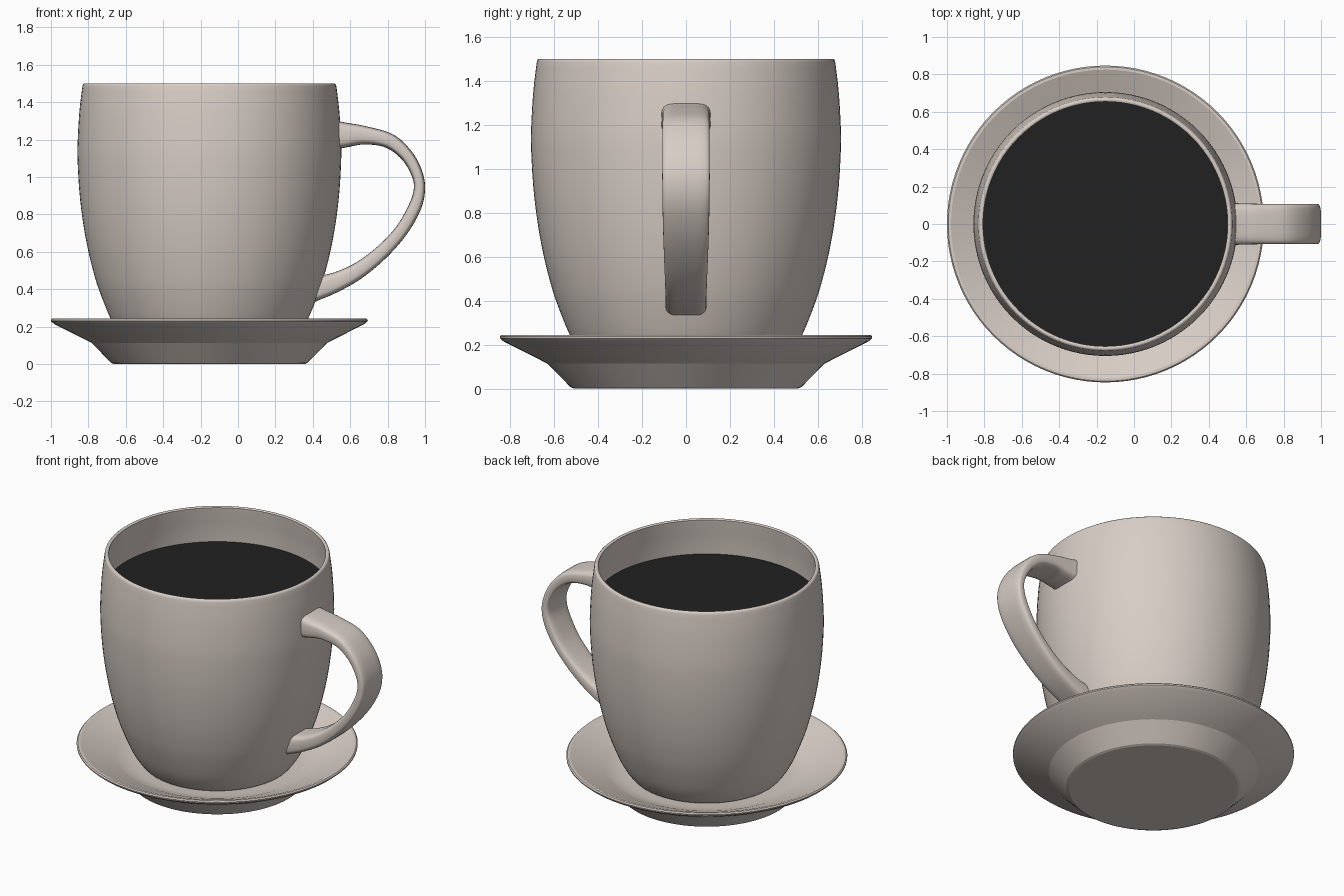
import bpy, bmesh, math
from mathutils import Vector

if "Cube" in bpy.data.objects:
    bpy.data.objects.remove(bpy.data.objects["Cube"])

CX = -0.153          # axis of the mug and saucer
SEG = 96


def material(name, rgb):
    m = bpy.data.materials.new(name)
    m.diffuse_color = (*rgb, 1)
    m.use_nodes = True
    m.node_tree.nodes["Principled BSDF"].inputs["Base Color"].default_value = m.diffuse_color
    return m


ceramic = material("warm_grey_ceramic", (0.68, 0.61, 0.56))
coffee = material("dark_coffee", (0.015, 0.015, 0.015))


def spline(pts, steps):
    """Catmull-Rom curve through tuples of any length."""
    p = [Vector(q) for q in pts]
    p = [2 * p[0] - p[1]] + p + [2 * p[-1] - p[-2]]
    out = []
    for i in range(1, len(p) - 2):
        a, b, c, d = p[i - 1:i + 3]
        for s in range(steps):
            t = s / steps
            out.append(0.5 * (2 * b + (c - a) * t + (2 * a - 5 * b + 4 * c - d) * t * t
                              + (3 * b - a - 3 * c + d) * t ** 3))
    return out + [p[-2]]


def loft(name, rings, mat, angle):
    """Skin closed rings of points, cap both ends, shade smooth."""
    bm = bmesh.new()
    vr = [[bm.verts.new(co) for co in ring] for ring in rings]
    n = len(vr[0])
    for a, b in zip(vr, vr[1:]):
        for i in range(n):
            j = (i + 1) % n
            bm.faces.new((a[i], a[j], b[j], b[i]))
    bm.faces.new(vr[0][::-1])
    bm.faces.new(vr[-1])
    bmesh.ops.recalc_face_normals(bm, faces=bm.faces)
    me = bpy.data.meshes.new(name)
    bm.to_mesh(me)
    bm.free()
    ob = bpy.data.objects.new(name, me)
    bpy.context.collection.objects.link(ob)
    me.materials.append(mat)
    bpy.ops.object.select_all(action='DESELECT')
    ob.select_set(True)
    bpy.context.view_layer.objects.active = ob
    bpy.ops.object.shade_smooth_by_angle(angle=math.radians(angle))
    return ob


def lathe(name, profile, mat, angle):
    rings = [[(CX + r * math.cos(2 * math.pi * i / SEG), r * math.sin(2 * math.pi * i / SEG), z)
              for i in range(SEG)] for r, z in profile]
    return loft(name, rings, mat, angle)


# Saucer: underside, rim lip, then dished top
lathe("saucer", [(0.51, 0), (0.525, 0.006), (0.63, 0.113), (0.83, 0.214), (0.846, 0.228),
                 (0.847, 0.236), (0.84, 0.243), (0.825, 0.243), (0.61, 0.152),
                 (0.58, 0.138), (0.50, 0.12), (0.30, 0.12)], ceramic, 15)

# Mug body: rounded outer wall, thin lip, inner wall
outer = [tuple(v) for v in spline([(0.40, 0.112), (0.44, 0.122), (0.472, 0.15), (0.527, 0.24),
                                   (0.588, 0.39), (0.622, 0.5), (0.651, 0.62), (0.676, 0.76),
                                   (0.695, 0.92), (0.705, 1.1), (0.703, 1.22), (0.694, 1.36),
                                   (0.679, 1.485)], 4)]
lip = [(0.676, 1.495), (0.670, 1.5), (0.660, 1.5), (0.654, 1.495)]
inner = [(0.655, 1.48), (0.666, 1.40), (0.673, 1.32), (0.678, 1.22), (0.679, 1.1),
         (0.668, 0.92), (0.648, 0.76), (0.592, 0.5), (0.50, 0.26), (0.42, 0.18)]
lathe("mug_body", outer + lip + inner, ceramic, 40)

# Coffee surface
lathe("coffee", [(0.675, 1.255), (0.675, 1.26)], coffee, 30)

# Handle: outer x,z / inner x,z / half width at stations from top to bottom
stations = [(0.53, 1.300, 0.53, 1.148, 0.112), (0.59, 1.288, 0.59, 1.160, 0.110),
            (0.68, 1.272, 0.68, 1.174, 0.108), (0.83, 1.227, 0.79, 1.157, 0.108),
            (0.93, 1.135, 0.875, 1.095, 0.108), (0.985, 1.03, 0.927, 1.01, 0.108),
            (1.00, 0.93, 0.940, 0.94, 0.108), (0.975, 0.82, 0.917, 0.86, 0.107),
            (0.90, 0.69, 0.85, 0.74, 0.104), (0.79, 0.565, 0.75, 0.632, 0.100),
            (0.66, 0.457, 0.635, 0.545, 0.096), (0.53, 0.383, 0.53, 0.495, 0.094),
            (0.41, 0.332, 0.45, 0.473, 0.094)]
rings = []
for ox, oz, ix, iz, w in spline(stations, 6):
    ring = []
    for i in range(32):
        a = 2 * math.pi * i / 32
        c, s = math.cos(a), math.sin(a)
        u = math.copysign(abs(c) ** 0.5, c)      # rounded-rectangle section
        v = math.copysign(abs(s) ** 0.5, s)
        k = (1 + v) / 2
        ring.append((ix + (ox - ix) * k, w * u, iz + (oz - iz) * k))
    rings.append(ring)
loft("handle", rings, ceramic, 60)
